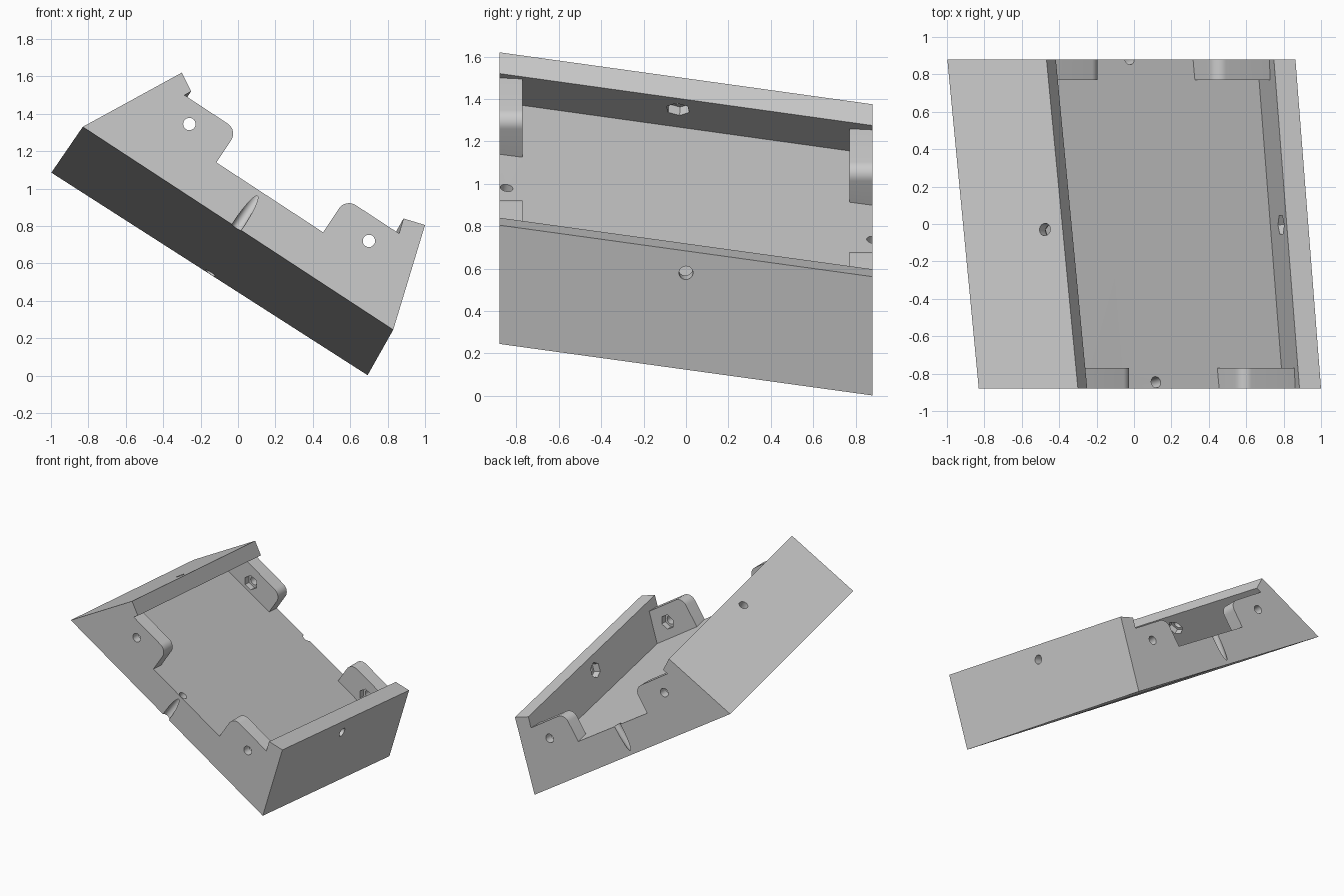
import bpy, bmesh, math
from mathutils import Vector

if "Cube" in bpy.data.objects:
    bpy.data.objects.remove(bpy.data.objects["Cube"])

Y = 0.88          # half depth
LUG = 0.11        # lug thickness
LEFT, RIGHT = (-0.168, -0.245), (-0.137, -0.243)   # drift of each side from front to back


def loft(name, front, back, y0, y1):
    """Solid between two matching x/z outlines."""
    bm = bmesh.new()
    a = [bm.verts.new((x, y0, z)) for x, z in front]
    b = [bm.verts.new((x, y1, z)) for x, z in back]
    bm.faces.new(a)
    bm.faces.new(b[::-1])
    for i in range(len(a)):
        j = (i + 1) % len(a)
        bm.faces.new((a[j], a[i], b[i], b[j]))
    bmesh.ops.recalc_face_normals(bm, faces=bm.faces)
    return finish(name, bm)


def finish(name, bm):
    me = bpy.data.meshes.new(name)
    bm.to_mesh(me)
    bm.free()
    ob = bpy.data.objects.new(name, me)
    bpy.context.collection.objects.link(ob)
    return ob


def rod(name, start, end, radius, sides=32):
    """Prism or cylinder running from start to end."""
    start, end = Vector(start), Vector(end)
    bm = bmesh.new()
    bmesh.ops.create_cone(bm, cap_ends=True, segments=sides, radius1=radius,
                          radius2=radius, depth=(end - start).length)
    ob = finish(name, bm)
    q = (end - start).to_track_quat('Z', 'Y')
    for v in ob.data.vertices:
        v.co = q @ v.co + (start + end) / 2
    return ob


def combine(target, other, op):
    other.hide_render = True
    m = target.modifiers.new(op, 'BOOLEAN')
    m.operation, m.object, m.solver = op, other, 'EXACT'
    bpy.context.view_layer.objects.active = target
    bpy.ops.object.modifier_apply(modifier=m.name)
    bpy.data.objects.remove(other, do_unlink=True)


def rounded(corner, p, q, r=0.065, n=8):
    """Arc points easing the corner between neighbours p and q."""
    c, p, q = Vector(corner), Vector(p), Vector(q)
    u, v = (p - c).normalized(), (q - c).normalized()
    mid = c + (u + v) * r
    a, b = c + u * r - mid, c + v * r - mid
    return [tuple(mid + a * math.cos(t) + b * math.sin(t))
            for t in [math.pi / 2 * i / n for i in range(n + 1)]]


# Tray body: sheared trapezoid channel with two flared walls
left_pts = [(-0.49, 1.385), (-0.25, 1.52), (-0.30, 1.62), (-0.83, 1.33)]
right_pts = [(0.83, 0.245), (1.0, 0.805), (0.885, 0.84), (0.797, 0.542)]
shift = lambda pts, d: [(x + d[0], z + d[1]) for x, z in pts]
body = loft("tray_body", left_pts + right_pts,
            shift(left_pts, LEFT) + shift(right_pts, RIGHT), -Y, Y)

# Corner lugs with one rounded corner each
left_lug = ([(-0.33, 1.528)] +
            rounded((-0.001, 1.312), (-0.28, 1.495), (-0.115, 1.14)) +
            [(-0.17, 1.057), (-0.50, 1.28), (-0.53, 1.40)])
right_lug = ([(0.40, 0.682)] +
             rounded((0.575, 0.947), (0.455, 0.765), (0.86, 0.76)) +
             [(0.90, 0.734), (0.83, 0.50), (0.79, 0.44)])
for prof, d, hole in ((left_lug, LEFT, (-0.26, 1.345)), (right_lug, RIGHT, (0.70, 0.72))):
    for side in (-1, 1):
        p = prof if side < 0 else shift(prof, d)
        y0, y1 = sorted((side * Y, side * (Y - LUG)))
        combine(body, loft("lug", p, p, y0, y1), 'UNION')
for d, hole in ((LEFT, (-0.26, 1.345)), (RIGHT, (0.70, 0.72))):
    for side in (-1, 1):
        x, z = hole if side < 0 else shift([hole], d)[0]
        # Bolt hole and hexagonal nut pocket on the inside
        combine(body, rod("bolt_cut", (x, side * 0.95, z), (x, side * 0.70, z), 0.033), 'DIFFERENCE')
        combine(body, rod("nut_cut", (x, side * (Y - LUG + 0.045), z),
                          (x, side * (Y - LUG - 0.012), z), 0.056, 6), 'DIFFERENCE')

# Bolt holes and nut pockets through the two flared walls
for point, inward in (((-0.475, -0.03, 1.447), (0.51, -0.08, -0.93)),
                      ((0.90, 0.0, 0.58), (-0.986, -0.035, 0.30))):
    o, n = Vector(point), Vector(inward).normalized()
    combine(body, rod("bolt_cut", o - n * 0.05, o + n * 0.15, 0.033), 'DIFFERENCE')
    combine(body, rod("nut_cut", o + n * 0.065, o + n * 0.135, 0.058, 6), 'DIFFERENCE')

# Slanted wire holes: floor to front face, and underside to back face
for point, axis in (((0.12, -0.845, 0.985), (-0.55, -0.16, -0.83)),
                    ((-0.15, 0.845, 0.545), (0.55, 0.16, 0.83))):
    o, n = Vector(point), Vector(axis).normalized()
    combine(body, rod("wire_cut", o - n * 0.06, o + n * 0.34, 0.03), 'DIFFERENCE')

# Smooth only the round parts
bpy.ops.object.select_all(action='DESELECT')
body.select_set(True)
bpy.context.view_layer.objects.active = body
bpy.ops.object.shade_smooth_by_angle(angle=math.radians(25))
